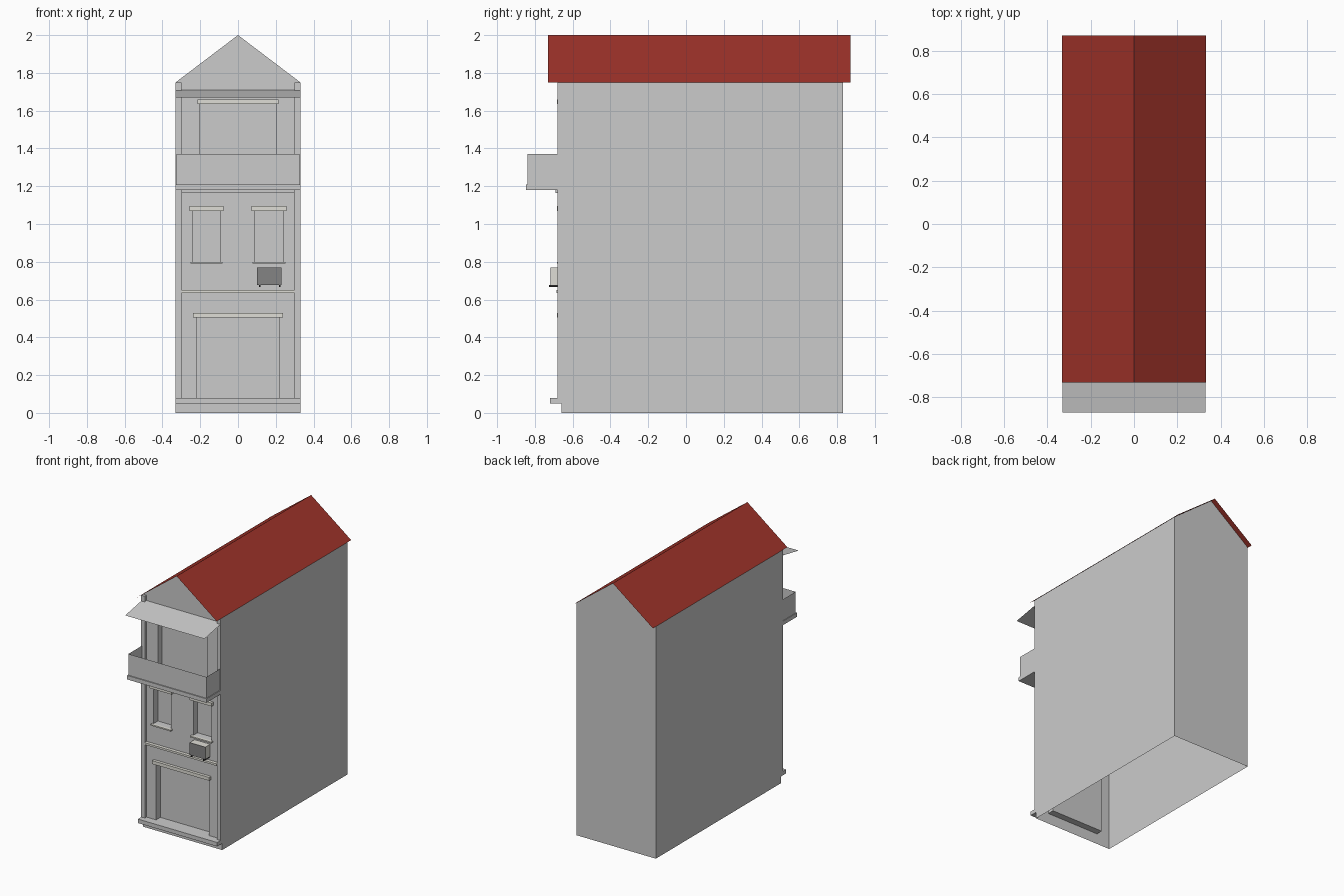
import bpy, bmesh

if "Cube" in bpy.data.objects:
    bpy.data.objects.remove(bpy.data.objects["Cube"])

W, FRONT, BACK = 0.33, -0.66, 0.83   # half width, facade plane, rear plane
EAVE, RIDGE, RECESS = 1.75, 2.0, 0.05


def material(name, rgb):
    m = bpy.data.materials.new(name)
    m.diffuse_color = (*rgb, 1)
    m.use_nodes = True
    m.node_tree.nodes["Principled BSDF"].inputs["Base Color"].default_value = m.diffuse_color
    return m


def make(name, polys, mat=None):
    """Object from a few polygons, welded together with flat faces."""
    bm = bmesh.new()
    for p in polys:
        bm.faces.new([bm.verts.new(v) for v in p])
    bmesh.ops.remove_doubles(bm, verts=bm.verts, dist=1e-5)
    bmesh.ops.recalc_face_normals(bm, faces=bm.faces)
    me = bpy.data.meshes.new(name)
    bm.to_mesh(me)
    bm.free()
    ob = bpy.data.objects.new(name, me)
    bpy.context.collection.objects.link(ob)
    if mat:
        me.materials.append(mat)
    return ob


def box(name, x, y, z, mat=None):
    (a, b), (c, d), (e, f) = x, y, z
    return make(name, [
        [(a, c, e), (b, c, e), (b, c, f), (a, c, f)],
        [(a, d, e), (a, d, f), (b, d, f), (b, d, e)],
        [(a, c, e), (a, c, f), (a, d, f), (a, d, e)],
        [(b, c, e), (b, d, e), (b, d, f), (b, c, f)],
        [(a, c, e), (a, d, e), (b, d, e), (b, c, e)],
        [(a, c, f), (b, c, f), (b, d, f), (a, d, f)]], mat)


red = material("roof_red", (0.34, 0.032, 0.022))
dark = material("dark_grey", (0.23, 0.23, 0.23))
black = material("black_metal", (0.02, 0.02, 0.02))
cream = material("stone_trim", (0.74, 0.73, 0.67))

# Openings in the facade: name, x0, x1, z0, z1
openings = [("door", -0.22, 0.22, 0.08, 0.505),
            ("left_window", -0.24, -0.095, 0.80, 1.07),
            ("right_window", 0.09, 0.24, 0.80, 1.07),
            ("balcony_door", -0.205, 0.205, 1.21, 1.635)]

# Facade: grid of cells, with the openings pushed inwards
xs = sorted({-W, W} | {v for o in openings for v in o[1:3]})
zs = sorted({0, EAVE} | {v for o in openings for v in o[3:5]})
polys = []
for a, b in zip(xs, xs[1:]):
    for e, f in zip(zs, zs[1:]):
        if not any(o[1] <= a and b <= o[2] and o[3] <= e and f <= o[4] for o in openings):
            polys.append([(a, FRONT, e), (b, FRONT, e), (b, FRONT, f), (a, FRONT, f)])
for _, a, b, e, f in openings:
    loop = [(a, e), (b, e), (b, f), (a, f)]
    inner = FRONT + RECESS
    polys.append([(x, inner, z) for x, z in loop])
    for p, q in zip(loop, loop[1:] + loop[:1]):
        polys.append([(p[0], FRONT, p[1]), (q[0], FRONT, q[1]),
                      (q[0], inner, q[1]), (p[0], inner, p[1])])

# Side walls, rear wall and gables; the shell is open underneath
for s in (-W, W):
    polys.append([(s, FRONT, 0), (s, BACK, 0), (s, BACK, EAVE), (s, FRONT, EAVE)])
polys.append([(W, BACK, 0), (-W, BACK, 0), (-W, BACK, EAVE), (0, BACK, RIDGE), (W, BACK, EAVE)])
polys.append([(x, FRONT, EAVE) for x in xs] + [(0, FRONT, RIDGE)])
make("house_walls", polys)

# Pitched roof sheet overhanging both gables
make("roof", [[(s * 0.333, -0.73, EAVE), (s * 0.333, 0.87, EAVE),
               (0, 0.87, RIDGE), (0, -0.73, RIDGE)] for s in (-1, 1)], red)

# Corner pilasters
for side, s in (("left", -1), ("right", 1)):
    box(side + "_pilaster", sorted((s * 0.30, s * W)), (-0.68, FRONT), (0.08, EAVE))

# Doorstep and storey bands
box("doorstep", (-W, W), (-0.72, FRONT), (0.05, 0.08))
box("lower_band", (-0.30, 0.30), (-0.685, FRONT), (0.635, 0.65), cream)
box("upper_band", (-0.30, 0.30), (-0.69, FRONT), (1.165, 1.18))

# Lintels and window sills
for name, a, b, e, f in openings:
    m = 0.01 if name == "balcony_door" else 0.018
    box(name + "_lintel", (a - m, b + m), (-0.682, FRONT), (f, f + 0.025), cream)
    if "window" in name:
        box(name + "_sill", (a - 0.012, b + 0.012), (-0.682, FRONT), (0.79, 0.80), cream)

# Balcony: slab with an open-topped parapet of thin sheets
box("balcony_floor", (-W, W), (-0.848, FRONT), (1.18, 1.21))
path = [(-0.325, FRONT), (-0.325, -0.84), (0.325, -0.84), (0.325, FRONT)]
make("balcony_parapet", [[(*p, 1.21), (*q, 1.21), (*q, 1.37), (*p, 1.37)]
                         for p, q in zip(path, path[1:])])

# Sloping awning sheet
make("awning", [[(-W, FRONT, 1.71), (W, FRONT, 1.71), (W, -0.87, 1.67), (-W, -0.87, 1.67)]])

# Wall-mounted cooling unit with its brackets
box("cooling_unit", (0.10, 0.23), (-0.715, FRONT), (0.677, 0.77), cream)
box("cooling_unit_front", (0.10, 0.23), (-0.718, -0.715), (0.677, 0.77), dark)
for side, x in (("left", 0.115), ("right", 0.22)):
    box(side + "_bracket", (x - 0.004, x + 0.004), (-0.725, FRONT), (0.667, 0.677), black)
